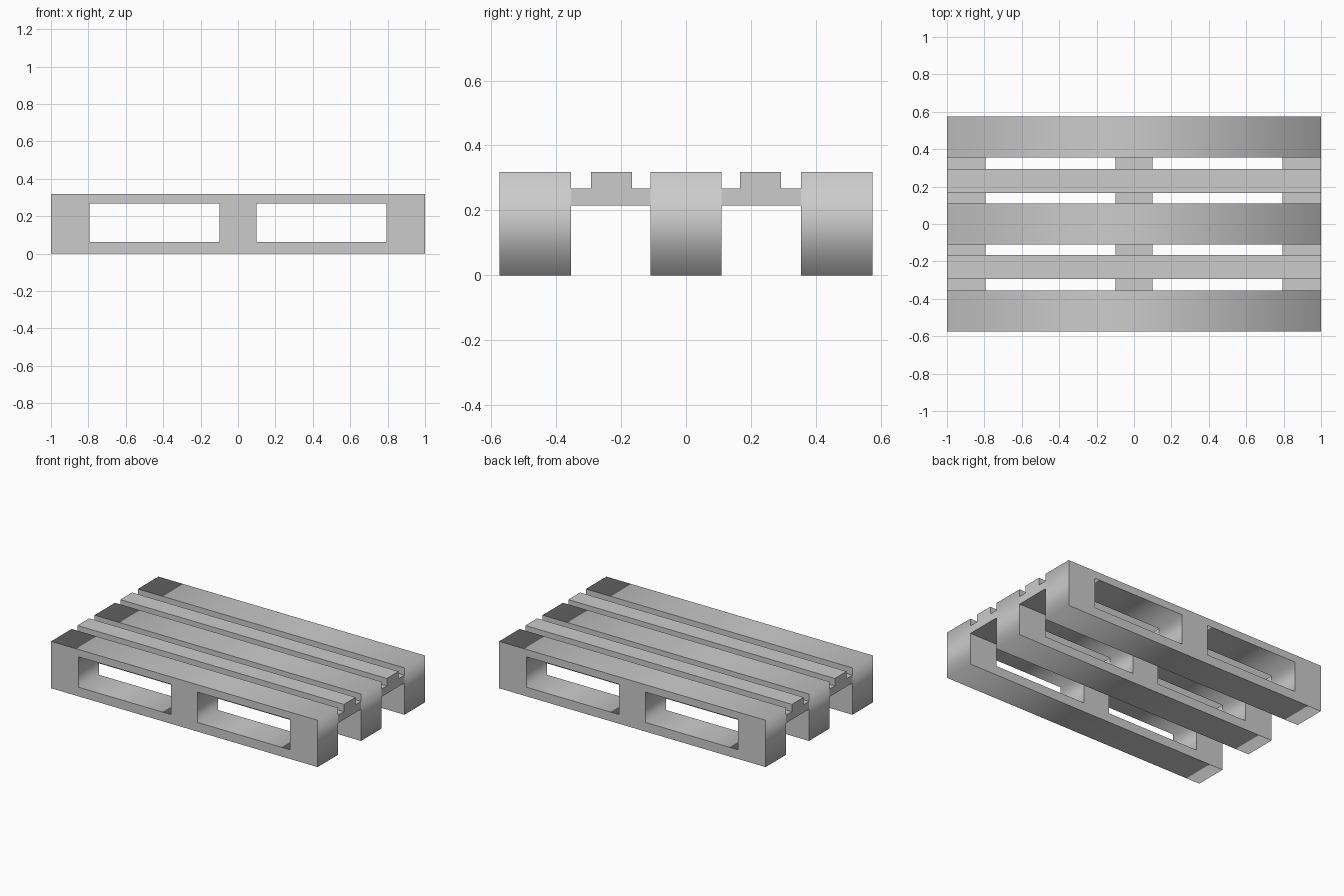
import bpy, bmesh, math

if "Cube" in bpy.data.objects:
    bpy.data.objects.remove(bpy.data.objects["Cube"])

H = 0.318           # overall height
FLOOR = 0.062       # top of the bottom board
TIE_BOTTOM = 0.215
DECK_BOTTOM = 0.268
BLOCKS = [(-1, -0.793), (-0.1, 0.1), (0.793, 1)]   # x ranges of the blocks
BEAM_HALF = 0.11    # half width of a beam in y
BEAM_Y = 0.465      # centre of the outer beams


def box(name, lo, hi, open_ends=False):
    """Axis-aligned box; open_ends drops the y faces buried against the beams."""
    bm = bmesh.new()
    bmesh.ops.create_cube(bm, size=1)
    for v in bm.verts:
        v.co = [(a + b) / 2 + c * (b - a) for a, b, c in zip(lo, hi, v.co)]
    if open_ends:
        bm.normal_update()
        ends = [f for f in bm.faces if abs(f.normal.y) > 0.9]
        bmesh.ops.delete(bm, geom=ends, context='FACES_ONLY')
    mesh = bpy.data.meshes.new(name)
    bm.to_mesh(mesh)
    bm.free()
    obj = bpy.data.objects.new(name, mesh)
    bpy.context.collection.objects.link(obj)
    return obj


def beam(name, y):
    """Long frame with two fork openings: a filled outline, extruded in y."""
    curve = bpy.data.curves.new(name, 'CURVE')
    curve.dimensions = '2D'
    curve.fill_mode = 'BOTH'
    curve.extrude = BEAM_HALF
    rects = [(-1, 1, 0, H)]
    for left, right in zip(BLOCKS, BLOCKS[1:]):
        rects.append((left[1], right[0], FLOOR, DECK_BOTTOM))
    for x0, x1, z0, z1 in rects:
        spline = curve.splines.new('POLY')
        spline.points.add(3)
        for p, (x, z) in zip(spline.points, [(x0, z0), (x1, z0), (x1, z1), (x0, z1)]):
            p.co = (x, z, 0, 1)
        spline.use_cyclic_u = True
    obj = bpy.data.objects.new(name, curve)
    obj.location.y = y
    obj.rotation_euler.x = math.pi / 2
    bpy.context.collection.objects.link(obj)
    return obj


# Three load-bearing beams
for name, y in (("front_beam", -BEAM_Y), ("middle_beam", 0), ("back_beam", BEAM_Y)):
    beam(name, y)

# Between the beams: one narrow deck slat on three cross ties per gap
for side, s in (("front", -1), ("back", 1)):
    y0, y1 = sorted((s * 0.167, s * 0.293))
    box(side + "_deck_slat", (-1, y0, DECK_BOTTOM), (1, y1, H))
    y0, y1 = sorted((s * BEAM_HALF, s * (BEAM_Y - BEAM_HALF)))
    for label, (x0, x1) in zip(("left", "centre", "right"), BLOCKS):
        box(f"{side}_{label}_cross_tie", (x0, y0, TIE_BOTTOM), (x1, y1, DECK_BOTTOM), True)
